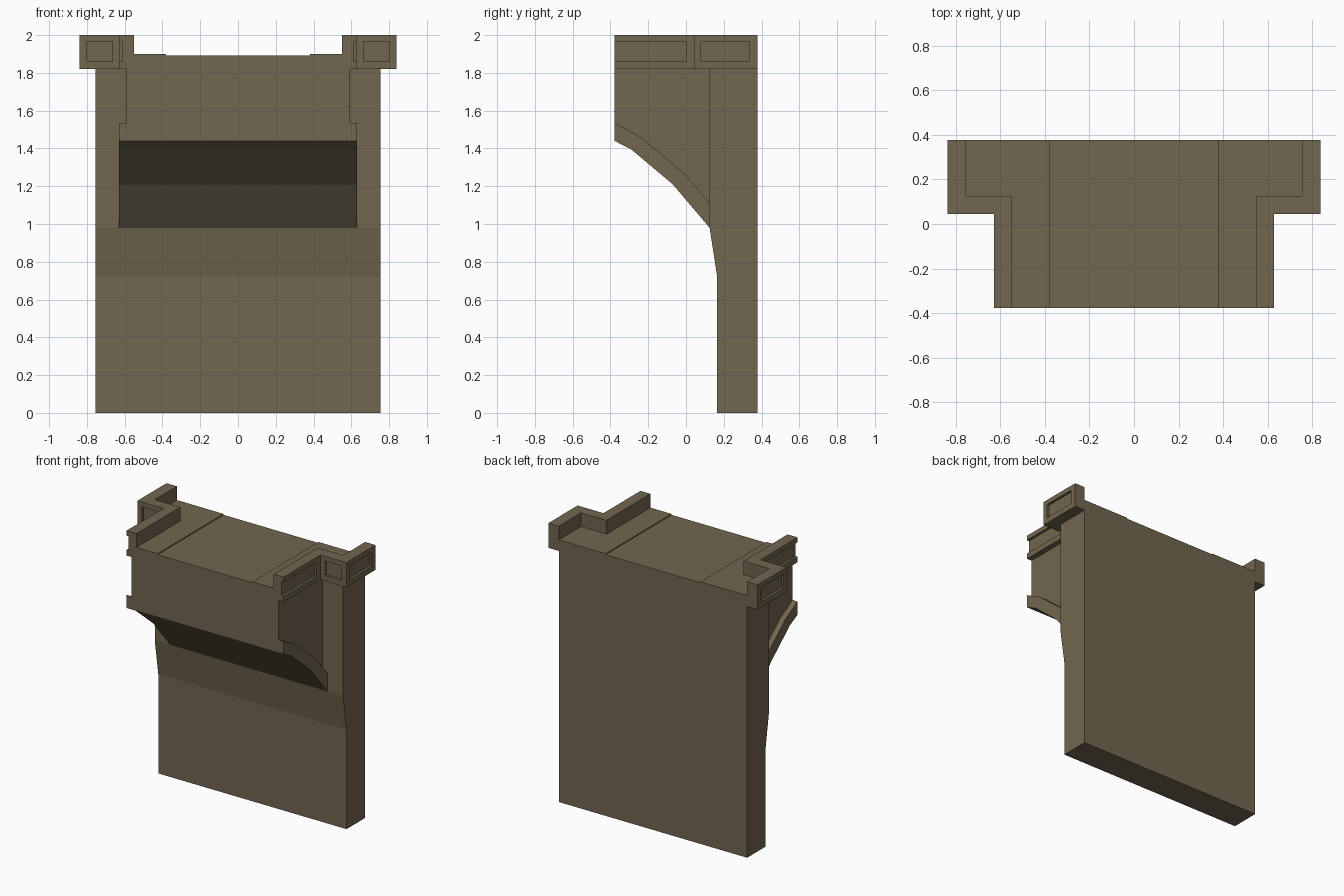
import bpy, bmesh
from mathutils import Vector

if "Cube" in bpy.data.objects:
    bpy.data.objects.remove(bpy.data.objects["Cube"])

stone = bpy.data.materials.new("weathered_brown_stone")
stone.diffuse_color = (0.165, 0.133, 0.080, 1)
stone.use_nodes = True
stone.node_tree.nodes["Principled BSDF"].inputs["Base Color"].default_value = stone.diffuse_color


def prism(name, points, axis, lo, hi):
    """Extrude a 2D outline along x (points y,z), y (points x,z) or z (points x,y)."""
    def place(p, d):
        c = list(p)
        c.insert(axis, d)
        return Vector(c)
    bm = bmesh.new()
    a = [bm.verts.new(place(p, lo)) for p in points]
    b = [bm.verts.new(place(p, hi)) for p in points]
    bm.faces.new(a)
    bm.faces.new(b)
    n = len(points)
    for i in range(n):
        j = (i + 1) % n
        bm.faces.new((a[i], a[j], b[j], b[i]))
    bmesh.ops.recalc_face_normals(bm, faces=bm.faces[:])
    me = bpy.data.meshes.new(name)
    bm.to_mesh(me)
    bm.free()
    me.materials.append(stone)
    ob = bpy.data.objects.new(name, me)
    bpy.context.collection.objects.link(ob)
    return ob


def box(name, x0, x1, y0, y1, z0, z1):
    return prism(name, [(x0, y0), (x1, y0), (x1, y1), (x0, y1)], 2, z0, z1)


F, B = -0.378, 0.378   # front and back planes
STEP = 0.125           # front face of the upper wall

# Main wall with its thinner foot
prism("wall", [(0.165, 0), (B, 0), (B, 1.82), (STEP, 1.82), (STEP, 0.98), (0.165, 0.72)],
      0, -0.755, 0.755)

# Curved bracket: protruding lower band and recessed body above it
lower = [(F, 1.44), (-0.29, 1.395), (-0.07, 1.21), (STEP, 0.98)]
upper = [(F, 1.535), (-0.24, 1.46), (0.0, 1.26), (STEP, 1.11)]
prism("bracket_band", lower + upper[::-1], 0, -0.63, 0.63)
prism("bracket_body", upper + [(STEP, 1.82), (F, 1.82)], 0, -0.59, 0.59)


# Walkway floor with a slightly sunken middle strip
def floor(name, half, y0, y1):
    right = [(half, 1.82), (half, 1.90), (0.38, 1.90), (0.38, 1.893)]
    prism(name, right + [(-x, z) for x, z in right[::-1]], 1, y0, y1)


floor("floor_front", 0.55, F, STEP)
floor("floor_back", 0.755, STEP, B)

# Stepped parapet with recessed panels, mirrored to the other side
parapet = prism("parapet", [(0.55, F), (0.63, F), (0.63, 0.045), (0.838, 0.045), (0.838, B),
                            (0.755, B), (0.755, STEP), (0.55, STEP)], 2, 1.82, 2.0)
D = 0.018
cutters = [box("panel_cutter", *c, 1.86, 1.965) for c in (
    (0.63 - D, 0.66, F - 0.05, 0.0),
    (0.838 - D, 0.90, 0.08, 0.335),
    (0.665, 0.80, 0.0, 0.045 + D))]
for c in cutters:
    m = parapet.modifiers.new("recess", 'BOOLEAN')
    m.operation = 'DIFFERENCE'
    m.solver = 'EXACT'
    m.object = c
parapet.modifiers.new("mirror", 'MIRROR')
bpy.context.view_layer.update()
deps = bpy.context.evaluated_depsgraph_get()
result = bpy.data.meshes.new_from_object(parapet.evaluated_get(deps))
parapet.modifiers.clear()
parapet.data = result
for c in cutters:
    bpy.data.objects.remove(c)
